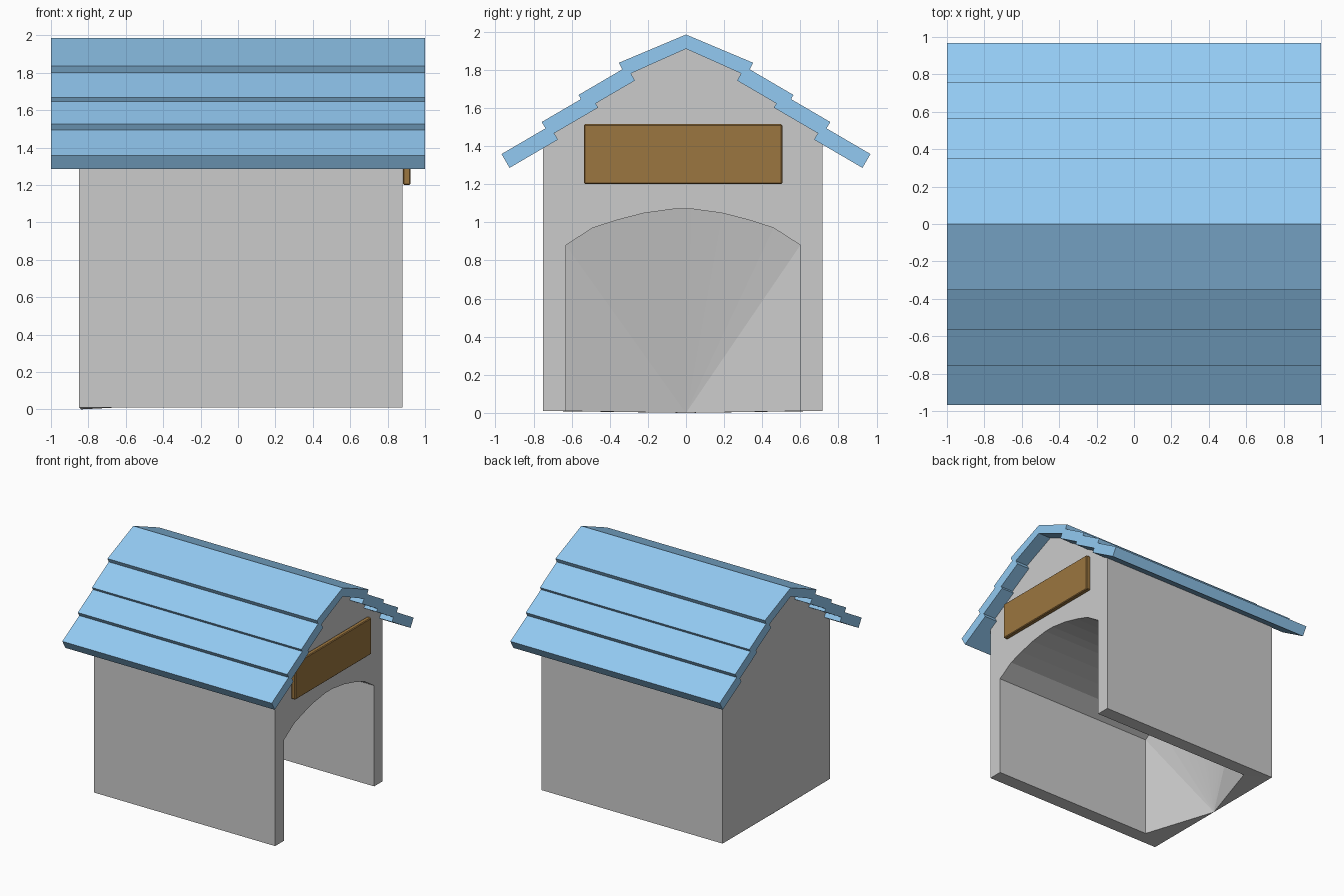
import bpy, bmesh, math

if "Cube" in bpy.data.objects:
    bpy.data.objects.remove(bpy.data.objects["Cube"])


def material(name, rgb):
    m = bpy.data.materials.new(name)
    m.diffuse_color = (*rgb, 1)
    m.use_nodes = True
    m.node_tree.nodes["Principled BSDF"].inputs["Base Color"].default_value = m.diffuse_color
    return m


def add_object(name, bm, mat=None):
    bmesh.ops.recalc_face_normals(bm, faces=bm.faces[:])
    me = bpy.data.meshes.new(name)
    bm.to_mesh(me)
    bm.free()
    ob = bpy.data.objects.new(name, me)
    bpy.context.collection.objects.link(ob)
    if mat:
        me.materials.append(mat)
    return ob


def prism(name, profile, x0, x1, mat):
    """Extrude a (y, z) profile along x."""
    bm = bmesh.new()
    a = [bm.verts.new((x0, y, z)) for y, z in profile]
    b = [bm.verts.new((x1, y, z)) for y, z in profile]
    bm.faces.new(a)
    bm.faces.new(b)
    n = len(a)
    for i in range(n):
        j = (i + 1) % n
        bm.faces.new((a[i], a[j], b[j], b[i]))
    return add_object(name, bm, mat)


blue = material("roof_blue", (0.29, 0.59, 0.89))
brown = material("board_brown", (0.33, 0.18, 0.05))

# House body: gabled shell with an arched hollow ending in a fan-shaped back wall
FRONT, BACK, INNER, BASE = 0.88, -0.85, -0.65, 0.01
outer = [(-0.75, BASE), (-0.75, 1.42), (-0.27, 1.80), (0, 1.93),
         (0.27, 1.80), (0.715, 1.45), (0.715, BASE)]
arch = [(-0.63, BASE), (-0.63, 0.88), (-0.49, 0.97), (-0.36, 1.012), (-0.22, 1.048),
        (-0.06, 1.07), (0.03, 1.07), (0.19, 1.048), (0.33, 1.012), (0.46, 0.97),
        (0.60, 0.88), (0.60, BASE)]
bm = bmesh.new()
ring = lambda x, pts: [bm.verts.new((x, y, z)) for y, z in pts]
of, ob_, af, ab = ring(FRONT, outer), ring(BACK, outer), ring(FRONT, arch), ring(INNER, arch)
apex = bm.verts.new((-0.84, 0, 0))
bm.faces.new(of + af[::-1])
bm.faces.new(ob_)
for f, b in ((of, ob_), (af, ab)):
    for i in range(len(f) - 1):
        bm.faces.new((f[i], f[i + 1], b[i + 1], b[i]))
for i in range(len(ab) - 1):
    bm.faces.new((ab[i], ab[i + 1], apex))
for k in (0, -1):
    bm.faces.new((of[k], ob_[k], ab[k], af[k]))
    bm.faces.new((ob_[k], ab[k], apex))
bm.faces.new((ob_[0], ob_[-1], apex))
add_object("house_body", bm)

# Roof: overlapping planks on each slope, then a ridge cap
ang, thick, length = math.radians(30.3), 0.084, 0.294
c, s = math.cos(ang), math.sin(ang)
for side, sgn in (("front", 1), ("back", -1)):
    for n, (y, z) in enumerate([(-0.968, 1.358), (-0.757, 1.526), (-0.564, 1.668)]):
        pts = [(y, z), (y + length * c, z + length * s),
               (y + length * c + thick * s, z + length * s - thick * c),
               (y + thick * s, z - thick * c)]
        prism(f"{side}_roof_plank_{n + 1}", [(sgn * p, q) for p, q in pts], -1, 1, blue)
prism("roof_ridge", [(-0.352, 1.837), (0, 1.985), (0.352, 1.837),
                     (0.318, 1.768), (0, 1.91), (-0.318, 1.768)], -1, 1, blue)

# Wooden board over the doorway
board = prism("sign_board", [(-0.535, 1.2), (-0.535, 1.515), (0.505, 1.515), (0.505, 1.2)],
              0.882, 0.922, brown)
bev = board.modifiers.new("edge", "BEVEL")
bev.width, bev.segments = 0.006, 1
